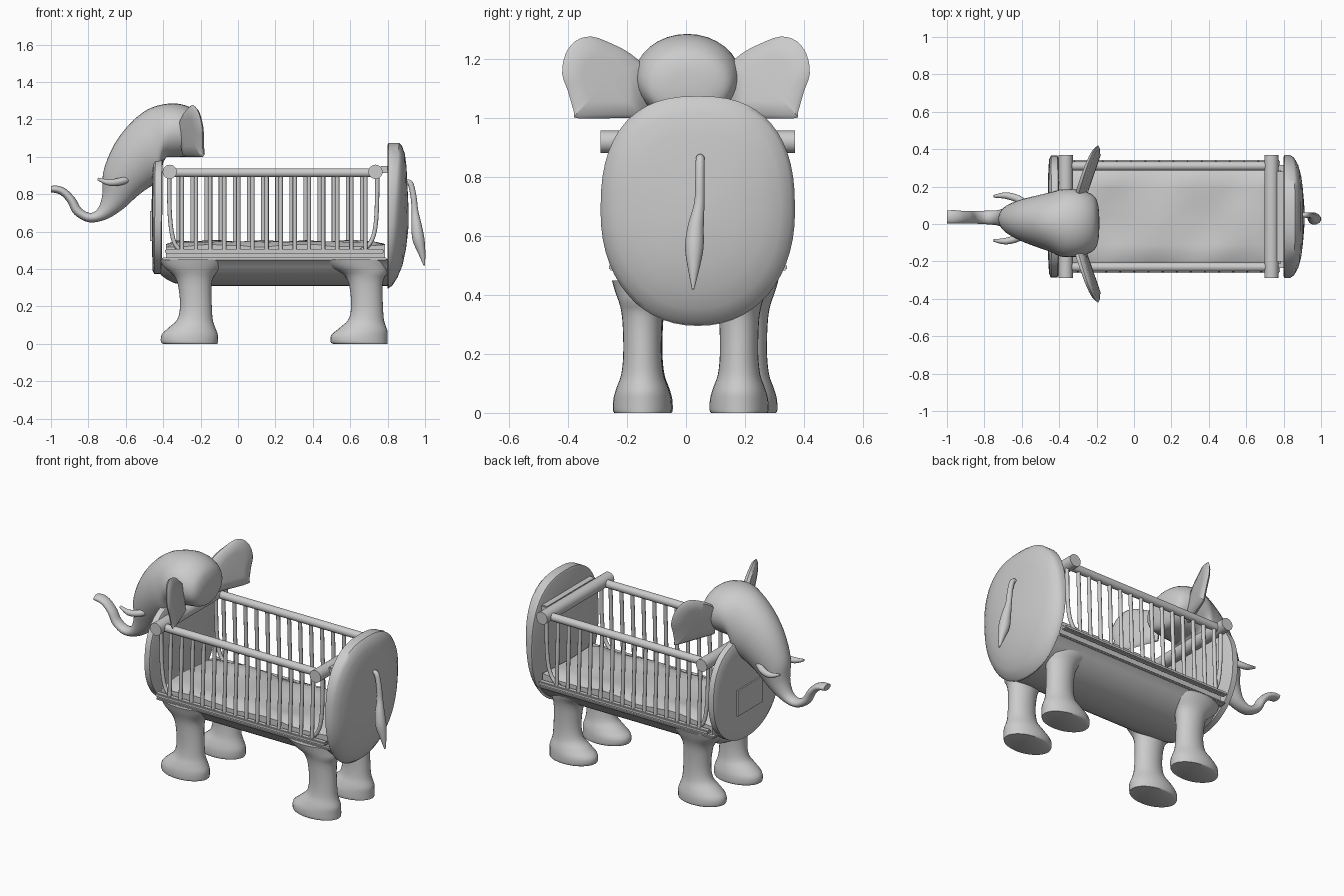
import bpy, bmesh, math, random
from mathutils import Vector

random.seed(3)
CY = 0.04  # centre line of the cot body


def spline(rows, steps):
    """Catmull-Rom interpolation of rows of numbers."""
    out = []
    for i in range(len(rows) - 1):
        p0, p1 = rows[max(i - 1, 0)], rows[i]
        p2, p3 = rows[i + 1], rows[min(i + 2, len(rows) - 1)]
        for k in range(steps):
            t = k / steps
            out.append([0.5 * (2 * b + (c - a) * t + (2 * a - 5 * b + 4 * c - d) * t * t
                               + (3 * b - a - 3 * c + d) * t ** 3)
                        for a, b, c, d in zip(p0, p1, p2, p3)])
    return out + [list(rows[-1])]


def oval(c, u, v, n=28):
    c, u, v = Vector(c), Vector(u), Vector(v)
    return [c + u * math.cos(2 * math.pi * i / n) + v * math.sin(2 * math.pi * i / n)
            for i in range(n)]


def loft(name, rings, angle=45):
    bm = bmesh.new()
    vs = [[bm.verts.new(p) for p in r] for r in rings]
    n = len(vs[0])
    for a, b in zip(vs, vs[1:]):
        for i in range(n):
            bm.faces.new((a[i], a[(i + 1) % n], b[(i + 1) % n], b[i]))
    bm.faces.new(vs[0])
    bm.faces.new(vs[-1])
    return finish(name, bm, angle)


def finish(name, bm, angle=45):
    bmesh.ops.recalc_face_normals(bm, faces=bm.faces)
    me = bpy.data.meshes.new(name)
    bm.to_mesh(me)
    bm.free()
    ob = bpy.data.objects.new(name, me)
    bpy.context.collection.objects.link(ob)
    bpy.ops.object.select_all(action='DESELECT')
    ob.select_set(True)
    bpy.context.view_layer.objects.active = ob
    bpy.ops.object.shade_smooth_by_angle(angle=math.radians(angle))
    return ob


def tube(name, rows, n=12, steps=1):
    """Round tube through rows of (x, y, z, radius)."""
    pts = spline(rows, steps) if steps > 1 else rows
    rings = []
    for i, p in enumerate(pts):
        d = Vector(pts[min(i + 1, len(pts) - 1)][:3]) - Vector(pts[max(i - 1, 0)][:3])
        u = d.orthogonal() if abs(d.normalized().y) > 0.9 else d.cross(Vector((0, 1, 0)))
        u.normalize()
        v = d.normalized().cross(u)
        rings.append(oval(p[:3], u * p[3], v * p[3], n))
    return loft(name, rings)


def box(name, c, s, bevel=0.0):
    bm = bmesh.new()
    bmesh.ops.create_cube(bm, size=1)
    for v in bm.verts:
        v.co = [c[i] + v.co[i] * s[i] for i in range(3)]
    if bevel:
        bmesh.ops.bevel(bm, geom=bm.edges[:], offset=bevel, segments=2, affect='EDGES')
    return finish(name, bm, 30)


def body_ring(x, s, a=0.33, b=0.39, zc=0.685, lean=0.0, n=56):
    """Rounded barrel outline across the body."""
    pts = []
    for i in range(n):
        t = 2 * math.pi * i / n
        c, k = math.cos(t), math.sin(t)
        e = 2 / (2.5 if k > 0 else 2.15)
        y = a * s * math.copysign(abs(c) ** e, c)
        z = b * s * math.copysign(abs(k) ** e, k)
        pts.append(Vector((x + lean * z, CY + y, zc + z)))
    return pts


# Domed end panels
loft("rear_panel", [body_ring(x, s, lean=l) for x, s, l in (
    (0.80, 0.97, 0), (0.805, 1, 0.0), (0.83, 1, 0.08), (0.85, 0.96, 0.07), (0.872, 0.85, 0.06),
    (0.89, 0.68, 0.04), (0.902, 0.45, 0.02), (0.91, 0.2, 0), (0.912, 0.05, 0))])
loft("front_panel", [body_ring(x, s, 0.325, 0.315, 0.69, 0.01 if s > 0.9 else 0) for x, s in (
    (-0.405, 0.97), (-0.41, 1), (-0.445, 1), (-0.453, 0.95), (-0.457, 0.82), (-0.46, 0.6),
    (-0.461, 0.3), (-0.462, 0.05))])
box("panel_plaque", (-0.463, CY, 0.63), (0.014, 0.24, 0.16))

# Belly: lower part of the barrel, cut flat on top
belly = []
for x, s in ((-0.425, 0.78), (-0.41, 0.85), (-0.38, 0.91), (-0.34, 0.96), (-0.28, 0.99),
             (-0.2, 1), (0.7, 1), (0.81, 1)):
    ring = body_ring(x, s, 0.32, 0.375)
    n = [i for i, p in enumerate(body_ring(x, 1, 0.32, 0.375)) if p.z < 0.50]
    belly.append([Vector((ring[i].x, ring[i].y, min(ring[i].z, 0.455))) for i in n])
loft("belly", belly)

# Mattress with a soft uneven top
bm = bmesh.new()
bmesh.ops.create_grid(bm, x_segments=20, y_segments=10, size=0.5)
edge = [e for e in bm.edges if e.is_boundary]
ext = bmesh.ops.extrude_edge_only(bm, edges=edge)["geom"]
low = {v for v in ext if isinstance(v, bmesh.types.BMVert)}
for v in bm.verts:
    r = max(abs(v.co.x), abs(v.co.y)) * 2
    x, y = v.co.x * 1.17 + 0.20, v.co.y * 0.50 + CY
    z = 0.45 if v in low else 0.545 + 0.01 * math.sin(x * 13) * math.cos(y * 11) \
        + random.uniform(-0.003, 0.003) - (0.02 if r > 0.99 else 0)
    v.co = (x, y, z)
finish("mattress", bm, 60)

# Top cross bars and the link to the rear panel
for x in (-0.365, 0.735):
    tube("cross_bar", [(x, -0.29, 0.92, 0.038), (x, 0.37, 0.92, 0.038)], 24)
box("rear_link", (0.785, CY, 0.932), (0.05, 0.48, 0.036), 0.005)

# Slatted sides
for side in (-1, 1):
    y = CY + side * 0.27
    yb = CY + side * 0.285
    tube("top_rail", [(-0.37, y, 0.915, 0.024), (0.74, y, 0.915, 0.024)], 16)
    box("bottom_rail", (0.195, yb, 0.495), (1.17, 0.034, 0.022), 0.005)
    box("belly_rim", (0.195, CY + side * 0.25, 0.455), (1.2, 0.04, 0.014), 0.004)
    for i in range(14):
        x = -0.30 + i * 0.0755 - (0.018 if side > 0 else 0)
        tube("slat", [(x, y, 0.91, 0.0115), (x, yb, 0.495, 0.0115)], 10)
    for pts in (((-0.368, .91), (-0.366, .72), (-0.355, .6), (-0.335, .53), (-0.30, .497)),
                ((0.745, .91), (0.742, .72), (0.73, .6), (0.70, .53), (0.655, .497))):
        tube("curved_slat", [(px, y, pz, 0.0115) for px, pz in pts], 10, 4)

# Legs: rows of z, x shift, x radius, y radius
LEG = [(0.0, -0.03, 0.145, 0.095), (0.01, -0.035, 0.152, 0.10), (0.05, -0.033, 0.150, 0.098),
       (0.09, -0.02, 0.122, 0.086), (0.13, -0.005, 0.095, 0.072), (0.2, 0, 0.085, 0.065),
       (0.3, -0.005, 0.088, 0.067), (0.36, -0.01, 0.105, 0.075), (0.41, -0.015, 0.155, 0.092),
       (0.45, -0.015, 0.18, 0.104)]
for name, x, ys in (("front_leg", -0.225, (-0.145, 0.21)), ("rear_leg", 0.69, (-0.148, 0.18))):
    for y in ys:
        loft(name, [oval((min(x + dx, 0.8 - rx), y, z), (rx, 0, 0), (0, ry, 0))
                    for z, dx, rx, ry in spline(LEG, 3)])

# Head and trunk: top x, z, bottom x, z, half width, y centre
HEAD = [(-0.185, 1.12, -0.185, 1.09, 0.02, 0.005), (-0.19, 1.18, -0.195, 1.03, 0.10, 0.005),
        (-0.215, 1.235, -0.225, 1.0, 0.15, 0.005), (-0.28, 1.275, -0.31, 0.99, 0.178, 0.005),
        (-0.37, 1.285, -0.40, 0.97, 0.18, 0.005), (-0.48, 1.255, -0.41, 0.86, 0.16, 0.01),
        (-0.58, 1.175, -0.45, 0.85, 0.138, 0.015), (-0.665, 1.06, -0.50, 0.82, 0.115, 0.02),
        (-0.72, 0.92, -0.55, 0.78, 0.088, 0.025), (-0.725, 0.80, -0.61, 0.725, 0.062, 0.03),
        (-0.748, 0.725, -0.70, 0.668, 0.042, 0.033), (-0.79, 0.70, -0.795, 0.65, 0.036, 0.035),
        (-0.838, 0.725, -0.875, 0.692, 0.034, 0.036), (-0.87, 0.778, -0.91, 0.755, 0.034, 0.036),
        (-0.915, 0.825, -0.94, 0.79, 0.034, 0.037), (-0.96, 0.845, -0.968, 0.805, 0.036, 0.038),
        (-1.0, 0.845, -1.0, 0.81, 0.034, 0.038)]
rings = []
for tx, tz, bx, bz, w, y in spline(HEAD, 4):
    ring = oval(((tx + bx) / 2, y, (tz + bz) / 2), ((tx - bx) / 2, 0, (tz - bz) / 2), (0, w, 0), 32)
    for p in ring:
        if p.x > -0.395:
            p.z = max(p.z, 1.0)
    rings.append(ring)
loft("head_and_trunk", rings, 60)

# Ears, flat along the bottom; outline in y, z
EAR = [(0.13, 1.17), (0.19, 1.22), (0.25, 1.252), (0.32, 1.277), (0.375, 1.262), (0.41, 1.215),
       (0.42, 1.15), (0.40, 1.09), (0.38, 1.02), (0.37, 1.0), (0.25, 1.0), (0.13, 1.0)]
outline = spline(EAR, 3)
for side in (-1, 1):
    rings = []
    for off, s in ((-1, 0.1), (-1, 0.55), (-0.8, 0.9), (0, 1), (0.8, 0.9), (1, 0.55), (1, 0.1)):
        ring = []
        for y, z in outline:
            yy, zz = 0.27 + (y - 0.27) * s, 1.13 + (z - 1.13) * s
            x = -0.283 + 0.38 * (yy - 0.17) - 0.14 * (zz - 1.13)
            thick = 0.026 - 0.045 * (yy - 0.17)
            ring.append(Vector((x + off * thick, side * yy, zz)))
        rings.append(ring)
    loft("ear", rings, 60)

# Tusks
for side in (-1, 1):
    tube("tusk", [(-0.58, 0.03 + side * 0.08, 0.885, 0.02), (-0.63, 0.03 + side * 0.108, 0.868, 0.02),
                  (-0.69, 0.03 + side * 0.122, 0.863, 0.017), (-0.75, 0.03 + side * 0.118, 0.882, 0.007)], 12, 5)

# Tail with a tuft
tube("tail", [(0.89, 0.05, 0.86, 0.012), (0.92, 0.048, 0.86, 0.015), (0.938, 0.047, 0.79, 0.016),
              (0.946, 0.045, 0.71, 0.018), (0.955, 0.033, 0.63, 0.028), (0.965, 0.028, 0.56, 0.032),
              (0.982, 0.026, 0.49, 0.02), (0.996, 0.024, 0.42, 0.004)], 14, 4)
